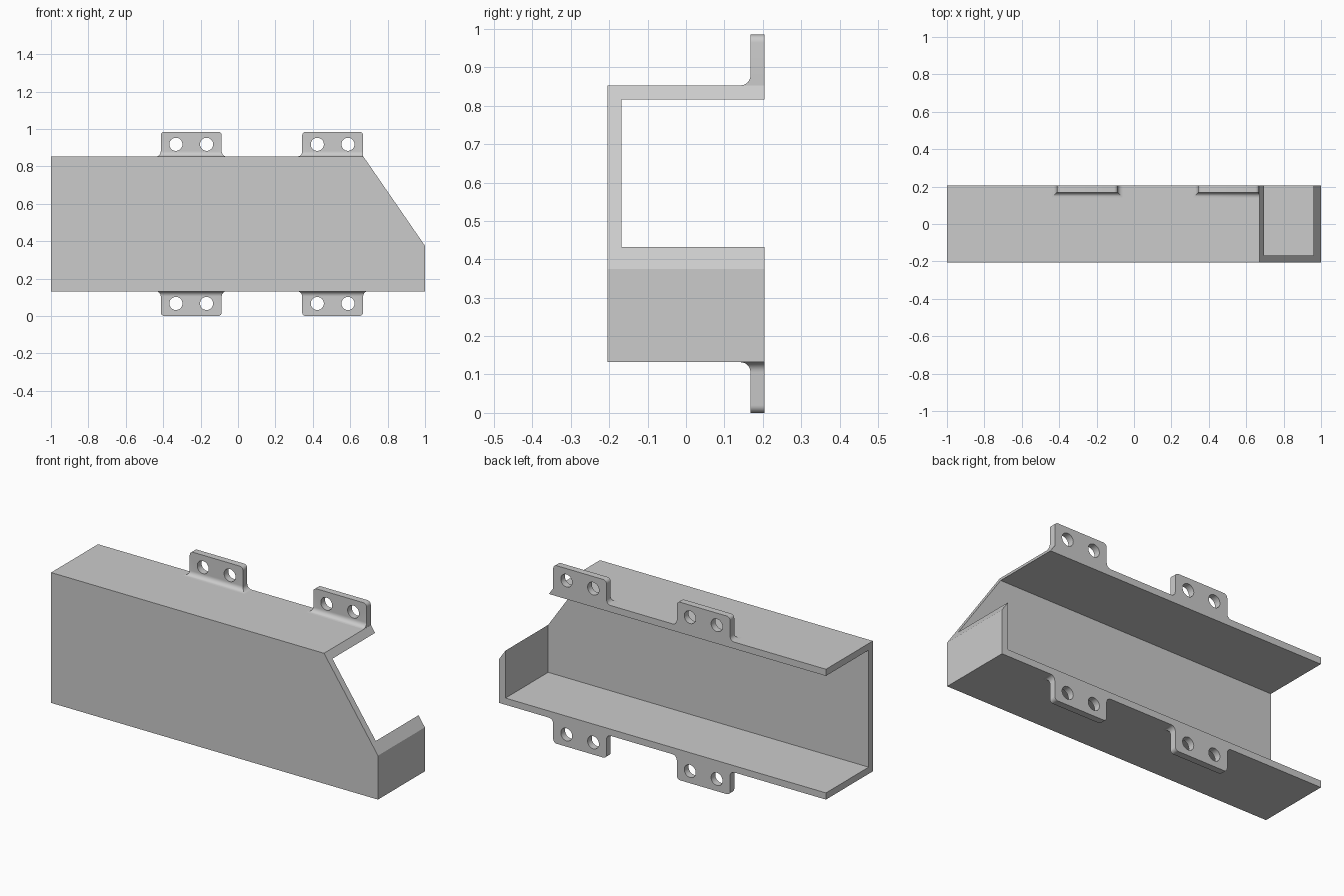
import bpy, bmesh
from math import sin, cos, pi
from mathutils import Matrix

if "Cube" in bpy.data.objects:
    bpy.data.objects.remove(bpy.data.objects["Cube"])

HEIGHT = 0.985
BOTTOM, TOP = 0.132, 0.853
FRONT, BACK = -0.205, 0.205
WALL = 0.037
FILLET, CORNER, HOLE = 0.026, 0.02, 0.035
HALF_TAB, HALF_PITCH = 0.163, 0.082

grey = bpy.data.materials.new("plain grey")
grey.use_nodes = True
grey.diffuse_color = (0.6, 0.6, 0.6, 1)
grey.node_tree.nodes["Principled BSDF"].inputs["Base Color"].default_value = (0.6, 0.6, 0.6, 1)


def make_object(name, bm):
    bmesh.ops.recalc_face_normals(bm, faces=bm.faces[:])
    mesh = bpy.data.meshes.new(name)
    bm.to_mesh(mesh)
    bm.free()
    mesh.materials.append(grey)
    obj = bpy.data.objects.new(name, mesh)
    bpy.context.collection.objects.link(obj)
    return obj


def prism(name, outline, y0, y1):
    """Extrude an x-z outline along y."""
    bm = bmesh.new()
    face = bm.faces.new([bm.verts.new((x, y0, z)) for x, z in outline])
    new = bmesh.ops.extrude_face_region(bm, geom=[face])["geom"]
    moved = [v for v in new if isinstance(v, bmesh.types.BMVert)]
    bmesh.ops.translate(bm, verts=moved, vec=(0, y1 - y0, 0))
    return make_object(name, bm)


def subtract(obj, cutter):
    mod = obj.modifiers.new("cut", "BOOLEAN")
    mod.operation, mod.solver, mod.object = "DIFFERENCE", "EXACT", cutter
    bpy.ops.object.select_all(action="DESELECT")
    bpy.context.view_layer.objects.active = obj
    obj.select_set(True)
    bpy.ops.object.modifier_apply(modifier=mod.name)
    bpy.data.objects.remove(cutter)


# Housing: sloped block hollowed from the back and the open right end
housing = prism("housing", [(-1, BOTTOM), (1, BOTTOM), (1, 0.375), (0.67, TOP), (-1, TOP)],
                FRONT, BACK)
inner = 1 - WALL - 0.002
cavity = prism("cavity_cutter", [(-1.2, BOTTOM + WALL), (inner, BOTTOM + WALL),
                                 (inner, TOP - WALL), (-1.2, TOP - WALL)],
               FRONT + WALL, BACK + 0.2)
subtract(housing, cavity)


def mounting_tab(name, cx, upper, flare_left):
    """Rounded tab with a curved foot on the front and sides, and two holes."""
    def level(z):
        return z if upper else HEIGHT - z

    bm = bmesh.new()
    x0, x1, y0 = cx - HALF_TAB, cx + HALF_TAB, BACK - WALL
    # Curved foot, as stacked rectangles
    rings, steps = [], 6
    for i in range(steps + 1):
        a = i / steps * pi / 2
        off, z = FILLET * (1 - sin(a)), level(TOP + FILLET * (1 - cos(a)))
        right = x1 + (off if flare_left else 0)
        rings.append([bm.verts.new((x, y, z)) for x, y in
                      ((x0 - off, y0 - off), (right, y0 - off), (right, BACK), (x0 - off, BACK))])
    bm.faces.new(rings[0])
    for low, high in zip(rings, rings[1:]):
        for k in range(4):
            n = (k + 1) % 4
            bm.faces.new((low[k], low[n], high[n], high[k]))
    # Flat plate with rounded outer corners
    arc = [(cxx + CORNER * cos(s + i * pi / 12), HEIGHT - CORNER + CORNER * sin(s + i * pi / 12))
           for cxx, s in ((x1 - CORNER, 0), (x0 + CORNER, pi / 2)) for i in range(7)]
    a, b, c, d = rings[-1]
    front = [a, b] + [bm.verts.new((x, y0, level(z))) for x, z in arc]
    back = [d, c] + [bm.verts.new((x, BACK, level(z))) for x, z in arc]
    bm.faces.new(front)
    bm.faces.new(back)
    for k in range(1, len(front)):
        n = (k + 1) % len(front)
        bm.faces.new((front[k], front[n], back[n], back[k]))
    tab = make_object(name, bm)
    # Bolt holes
    holes = bmesh.new()
    for side in (-1, 1):
        place = Matrix.Translation((cx + side * HALF_PITCH, BACK, level(0.918)))
        bmesh.ops.create_cone(holes, cap_ends=True, segments=32, radius1=HOLE, radius2=HOLE,
                              depth=0.3, matrix=place @ Matrix.Rotation(pi / 2, 4, "X"))
    subtract(tab, make_object("hole_cutter", holes))
    bpy.ops.object.shade_smooth_by_angle(angle=pi / 6)


for side, cx in (("right", -0.25), ("left", 0.506)):
    mounting_tab("upper_" + side + "_tab", cx, True, side == "right")
    mounting_tab("lower_" + side + "_tab", cx, False, True)
